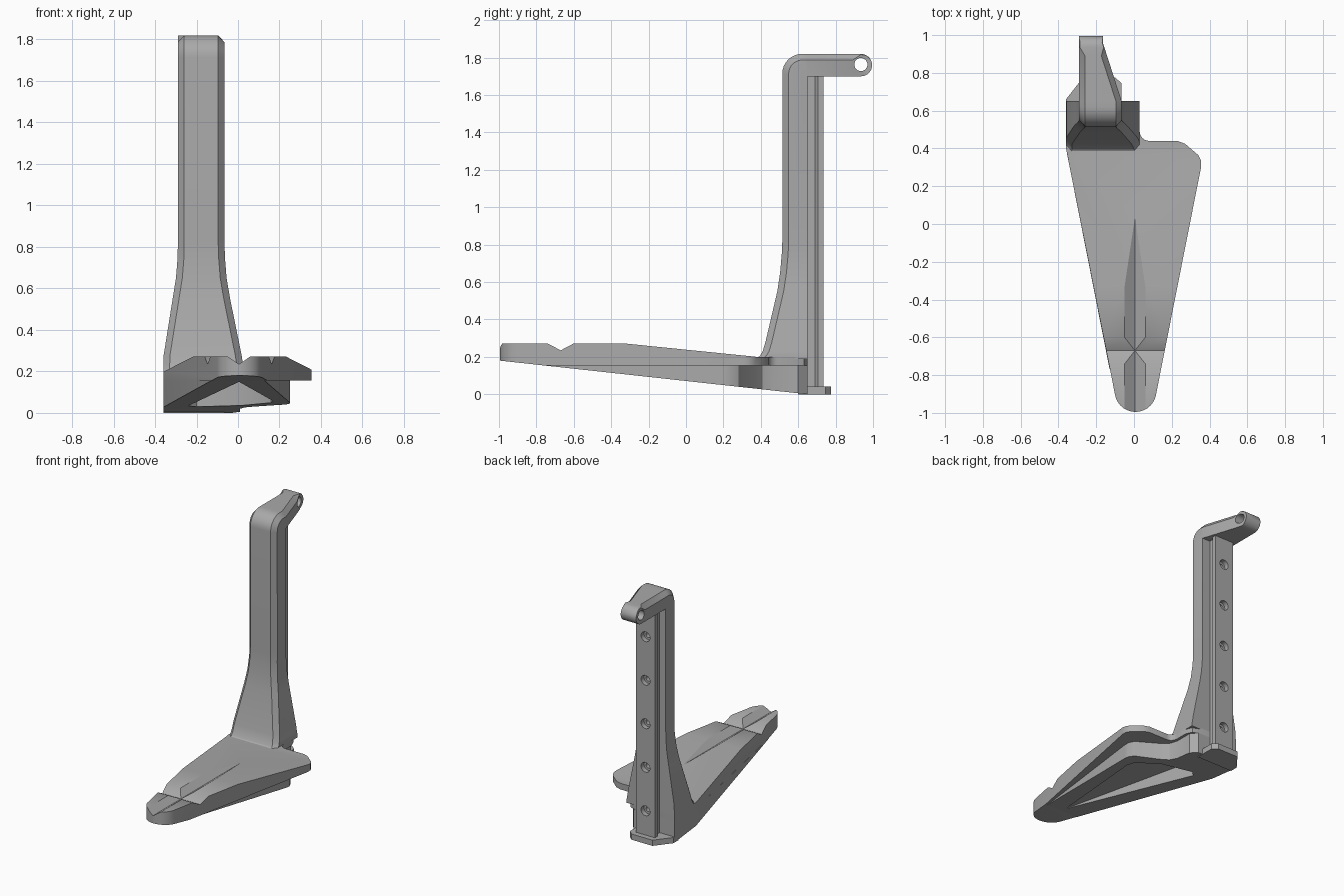
import bpy, bmesh
from math import sin, cos, pi, radians
from mathutils import Vector

old = bpy.data.objects.get("Cube")
if old:
    bpy.data.objects.remove(old, do_unlink=True)

grey = bpy.data.materials.new("plain_grey")
grey.use_nodes = True
tone = (0.4, 0.4, 0.4, 1)
grey.diffuse_color = tone
grey.node_tree.nodes["Principled BSDF"].inputs["Base Color"].default_value = tone


def finish(name, bm):
    """Turn a bmesh into a named grey object."""
    bmesh.ops.remove_doubles(bm, verts=bm.verts, dist=0.0005)
    bmesh.ops.recalc_face_normals(bm, faces=bm.faces)
    mesh = bpy.data.meshes.new(name)
    bm.to_mesh(mesh)
    bm.free()
    mesh.materials.append(grey)
    obj = bpy.data.objects.new(name, mesh)
    bpy.context.collection.objects.link(obj)
    return obj


def prism(name, points, axis, lo, hi):
    """Extrude a 2D outline along x (points y,z), y (points x,z) or z (points x,y)."""
    place = {"x": lambda a, b: (lo, a, b), "y": lambda a, b: (a, lo, b),
             "z": lambda a, b: (a, b, lo)}[axis]
    bm = bmesh.new()
    face = bm.faces.new([bm.verts.new(place(a, b)) for a, b in points])
    out = bmesh.ops.extrude_face_region(bm, geom=[face])
    shift = Vector([hi - lo if k == axis else 0 for k in "xyz"])
    bmesh.ops.translate(bm, vec=shift, verts=[g for g in out["geom"] if isinstance(g, bmesh.types.BMVert)])
    return finish(name, bm)


def arc(cx, cy, r, start, end, n=8):
    angles = [radians(start + (end - start) * i / n) for i in range(n + 1)]
    return [(cx + r * cos(a), cy + r * sin(a)) for a in angles]


def disc(cx, cy, r):
    return arc(cx, cy, r, 0, 345, 23)


def combine(obj, cutter, mode):
    """Apply a boolean and discard the cutter."""
    cutter.hide_render = True
    mod = obj.modifiers.new("cut", "BOOLEAN")
    mod.operation, mod.solver, mod.object = mode, "EXACT", cutter
    bpy.context.view_layer.objects.active = obj
    bpy.ops.object.modifier_apply(modifier=mod.name)
    bpy.data.objects.remove(cutter, do_unlink=True)


def smooth(obj):
    bpy.ops.object.select_all(action="DESELECT")
    obj.select_set(True)
    bpy.context.view_layer.objects.active = obj
    bpy.ops.object.shade_smooth_by_angle(angle=radians(28))


# Side silhouette shared by the plate and the body beneath it
side = [(-1.05, 0.186), (0.65, 0), (0.7, 0), (0.7, 0.2), (0.38, 0.2), (-0.33, 0.272),
        (-0.6, 0.272), (-0.67, 0.235), (-0.74, 0.272), (-1.05, 0.272)]
LEDGE = 0.155

# Base plate with a rounded toe and a V groove down the middle
plan = arc(0.008, -0.885, 0.11, 192, 348, 14)
plan += [(0.355, 0.3), (0.355, 0.335), (0.34, 0.365), (0.27, 0.425), (0.23, 0.44)]
plan += arc(0.08, 0.49, 0.05, 270, 180, 6)
plan += [(0.03, 0.58), (0.01, 0.63), (-0.05, 0.65), (-0.36, 0.65), (-0.36, 0.4)]
plate = prism("base_plate", plan, "z", LEDGE, 0.35)
combine(plate, prism("plate_side", side, "x", -0.6, 0.6), "INTERSECT")
groove = [(0.005, 0.235), (0.116, 0.31), (-0.106, 0.31)]
combine(plate, prism("groove", groove, "y", -1.2, 0.3), "DIFFERENCE")

# Narrower body under the plate, with a tapered pocket in its underside
under = [(-0.125, -0.79), (0.125, -0.79), (0.25, 0.2), (0.25, 0.24), (0.23, 0.28),
         (0.08, 0.37), (0.03, 0.41), (0.01, 0.47), (0.01, 0.6), (-0.03, 0.65),
         (-0.36, 0.65), (-0.36, 0.4)]
body = prism("under_body", under, "z", -0.1, LEDGE)
combine(body, prism("body_side", side, "x", -0.6, 0.6), "INTERSECT")
pocket = [(0.005, -0.72), (0.17, 0.13), (0.16, 0.2), (0.02, 0.32), (-0.2, 0.38), (-0.24, 0.34)]
combine(body, prism("pocket", pocket, "z", -0.2, 0.15), "DIFFERENCE")

# Heel block below the rail
heel = [(-0.36, 0.6), (-0.065, 0.6), (-0.065, 0.745), (-0.1, 0.775), (-0.27, 0.775), (-0.36, 0.66)]
prism("heel_block", heel, "z", 0, 0.042)

# Column and arm: rings of (outer point, inner point, x range, chamfer)
BACK, ARM_LOW = 0.65, 1.70
LEFT, RIGHT = -0.29, -0.065
flare = [(0.19, 0.37, -0.36, 0.03), (0.205, 0.395, -0.36, 0.03), (0.23, 0.41, -0.36, 0.025),
         (0.28, 0.425, -0.358, 0.017), (0.55, 0.488, -0.315, -0.038), (0.65, 0.503, -0.299, -0.055),
         (0.75, 0.512, -0.291, -0.063), (0.82, 0.515, LEFT, RIGHT)]
rings = [((y, z), (BACK, z), l, r, 0.034) for z, y, l, r in flare]
rings += [(p, (BACK, ARM_LOW), LEFT, RIGHT, 0.034) for p in arc(0.62, 1.715, 0.105, 180, 90)]


def arm_right(y):
    return RIGHT - 0.1 * min(1, max(0, (y - BACK) / 0.31))


for y in (BACK, 0.89):
    rings.append(((y, 1.82), (y, ARM_LOW), LEFT, arm_right(y), 0.034))
for i in range(8):
    t = radians(i * 12)
    y, h = 0.935 + 0.06 * sin(t), 0.06 * cos(t)
    rings.append(((y, 1.76 + h), (y, 1.76 - h), LEFT, arm_right(y), 0.004 * cos(t)))

bm = bmesh.new()
loops = []
for outer, inner, l, r, c in rings:
    o, q = Vector(outer), Vector(inner)
    m = o + (q - o).normalized() * c
    shape = [(l, q), (l, m), (l + c * 0.9, o), (r - c * 0.9, o), (r, m), (r, q)]
    loops.append([bm.verts.new((x, p.x, p.y)) for x, p in shape])
for a, b in zip(loops, loops[1:]):
    for i in range(6):
        j = (i + 1) % 6
        bm.faces.new((a[i], a[j], b[j], b[i]))
bm.faces.new(loops[0])
bm.faces.new(loops[-1])
column = finish("column_and_arm", bm)
combine(column, prism("pin_hole", disc(0.935, 1.763, 0.035), "x", -0.6, 0.3), "DIFFERENCE")

# Dovetail rail on the back of the column, with stepped screw holes
MID = -0.185
half = [(0.055, 0.64), (0.055, 0.69), (0.077, 0.705), (0.077, 0.735)]
outline = [(MID + w, y) for w, y in half] + [(MID - w, y) for w, y in reversed(half)]
rail = prism("rail", outline, "z", 0.03, ARM_LOW + 0.005)
for k in range(5):
    z = 0.22 + 0.32 * k
    for radius, depth in ((0.036, 0.7), (0.02, 0.66)):
        combine(rail, prism("screw_hole", disc(MID, z, radius), "y", depth, 0.8), "DIFFERENCE")

for part in (plate, body, column, rail):
    smooth(part)
